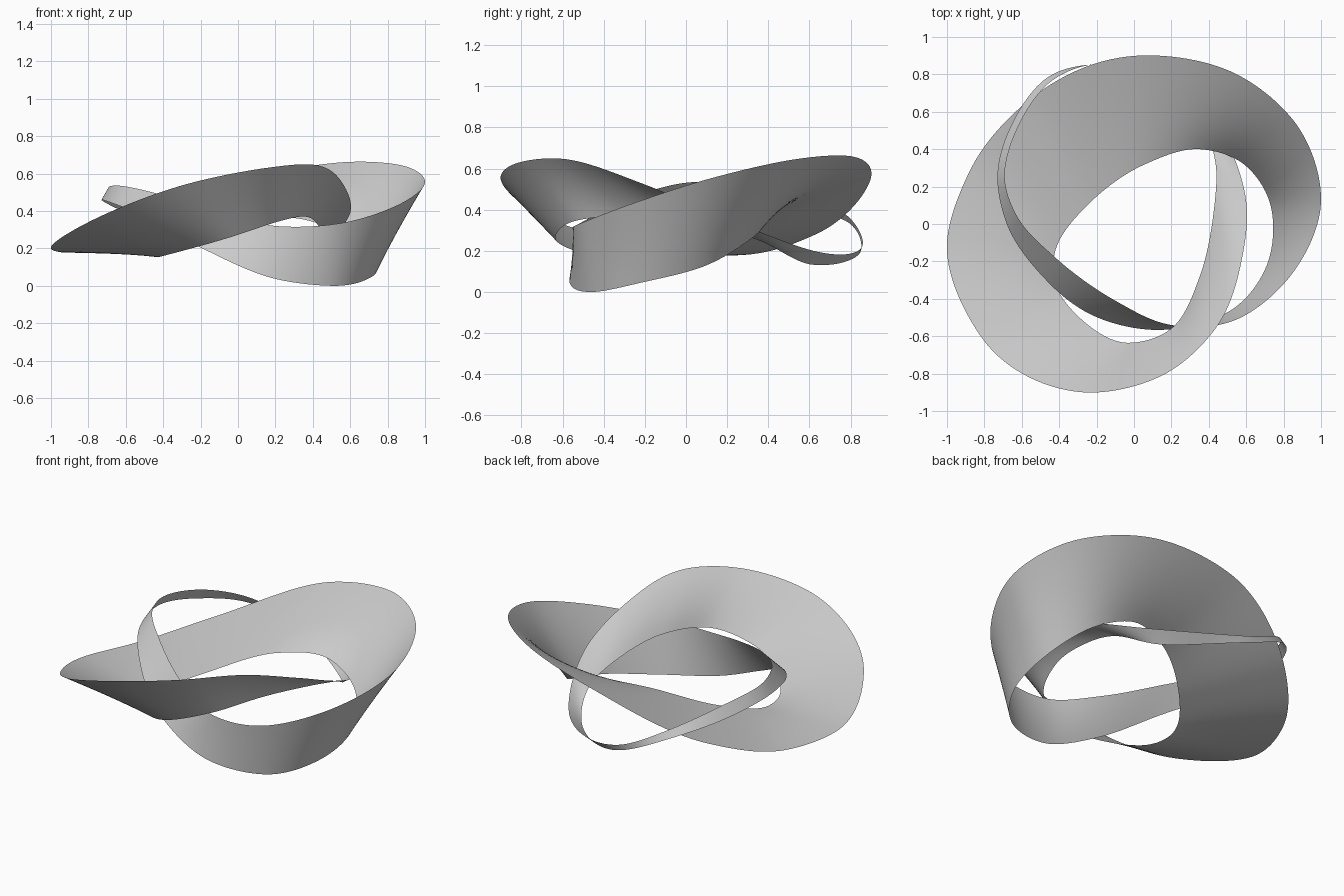
import bpy, bmesh
from mathutils import Vector

# Cross-section stations of the closed double-loop ribbon: edge A xyz, edge B xyz
STATIONS = [
    (-1.00, -0.10, 0.20, -0.43, -0.20, 0.155),
    (-0.82, -0.60, 0.33, -0.38, -0.40, 0.165),
    (-0.27, -0.90, 0.545, -0.04, -0.635, 0.26),
    (0.15, -0.81, 0.63, 0.22, -0.54, 0.345),
    (0.42, -0.58, 0.645, 0.355, -0.27, 0.37),
    (0.57, -0.22, 0.53, 0.43, 0.10, 0.32),
    (0.60, 0.12, 0.39, 0.435, 0.33, 0.26),
    (0.38, 0.62, 0.20, 0.30, 0.60, 0.135),
    (-0.13, 0.86, 0.235, -0.14, 0.85, 0.20),
    (-0.44, 0.765, 0.385, -0.46, 0.785, 0.34),
    (-0.61, 0.54, 0.48, -0.64, 0.56, 0.41),
    (-0.69, 0.23, 0.53, -0.73, 0.23, 0.46),
    (-0.63, 0.05, 0.535, -0.68, 0.00, 0.445),
    (-0.42, -0.18, 0.49, -0.47, -0.30, 0.36),
    (-0.10, -0.41, 0.39, -0.17, -0.51, 0.19),
    (0.20, -0.54, 0.32, 0.17, -0.565, 0.045),
    (0.55, -0.51, 0.335, 0.52, -0.46, 0.00),
    (0.85, -0.26, 0.43, 0.71, -0.22, 0.045),
    (1.00, 0.13, 0.555, 0.73, 0.10, 0.13),
    (0.87, 0.53, 0.645, 0.58, 0.325, 0.265),
    (0.55, 0.80, 0.66, 0.35, 0.40, 0.355),
    (0.02, 0.90, 0.56, 0.06, 0.32, 0.345),
    (-0.60, 0.63, 0.28, -0.26, 0.09, 0.23),
    (-0.88, 0.28, 0.18, -0.395, -0.08, 0.175),
]
STEPS, ACROSS = 14, 8
N = len(STATIONS)
edge_a = [Vector(s[:3]) for s in STATIONS]
edge_b = [Vector(s[3:]) for s in STATIONS]
mid = [(a + b) / 2 for a, b in zip(edge_a, edge_b)]
span = [(mid[(i + 1) % N] - mid[i]).length for i in range(N)]


def tangent(p, i):
    """Slope at station i, weighted by the neighbouring spans."""
    h0, h1 = span[i - 1], span[i]
    d0 = (p[i] - p[i - 1]) / h0
    d1 = (p[(i + 1) % N] - p[i]) / h1
    return (d0 * h1 + d1 * h0) / (h0 + h1)


def point(p, i, t):
    """Smooth closed curve through the stations."""
    j, h = (i + 1) % N, span[i]
    return (p[i] * (2*t**3 - 3*t**2 + 1) + tangent(p, i) * h * (t**3 - 2*t**2 + t)
            + p[j] * (3*t**2 - 2*t**3) + tangent(p, j) * h * (t**3 - t**2))


# Ribbon surface ruled between the two edges
bm = bmesh.new()
rows = []
for i in range(N):
    for s in range(STEPS):
        a, b = point(edge_a, i, s / STEPS), point(edge_b, i, s / STEPS)
        rows.append([bm.verts.new(a.lerp(b, k / ACROSS)) for k in range(ACROSS + 1)])
for r in range(len(rows)):
    r0, r1 = rows[r], rows[(r + 1) % len(rows)]
    for k in range(ACROSS):
        f = bm.faces.new((r0[k], r1[k], r1[k + 1], r0[k + 1]))
        f.smooth = True

# Rest the ribbon on the ground
low = min(v.co.z for v in bm.verts)
bmesh.ops.translate(bm, verts=bm.verts, vec=(0, 0, -low))

mesh = bpy.data.meshes.new("twisted_ribbon")
bm.to_mesh(mesh)
bm.free()
bpy.context.collection.objects.link(bpy.data.objects.new("twisted_ribbon", mesh))
